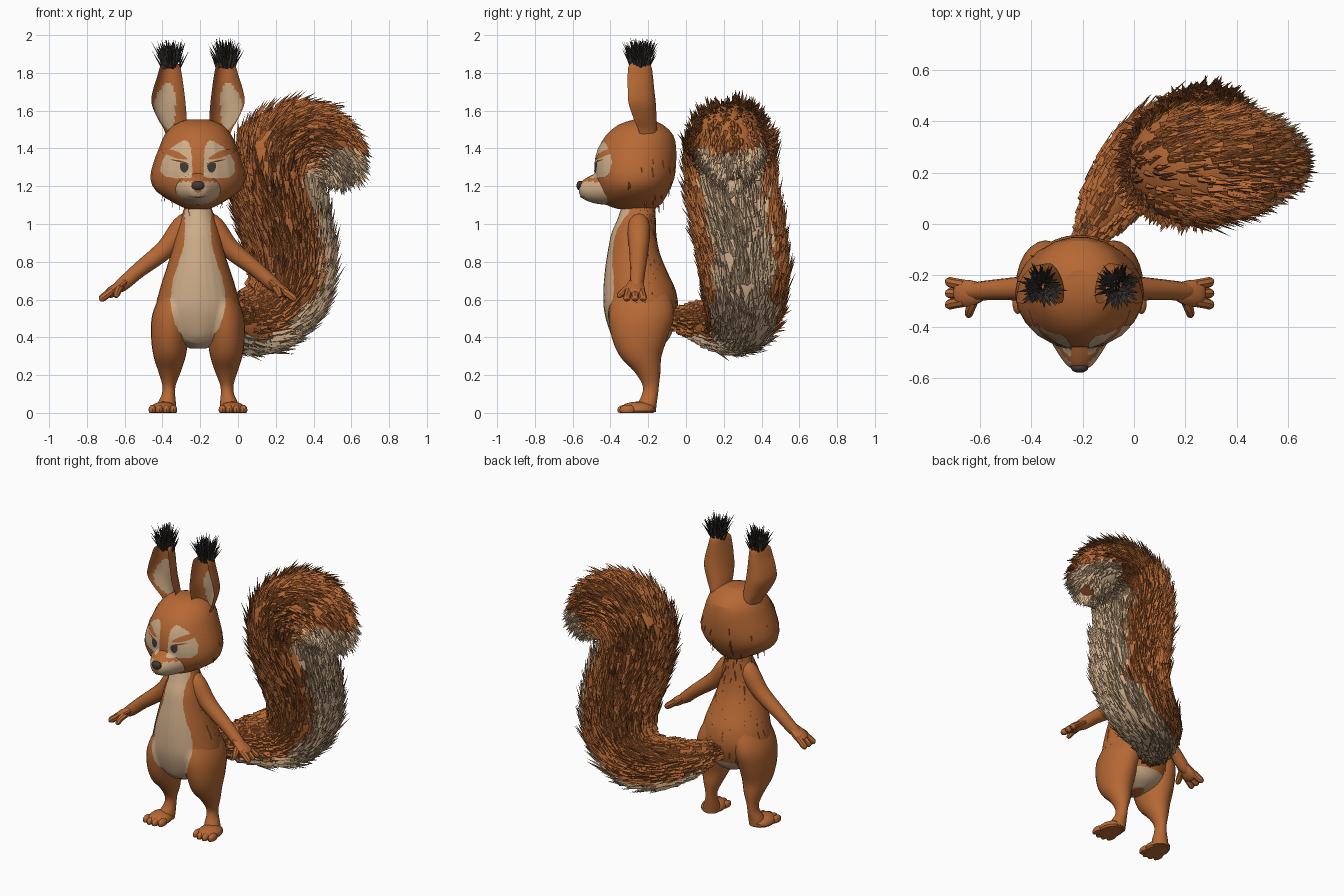
import bpy, bmesh, random
from math import sin, cos, pi, radians
from mathutils import Vector as V
from mathutils.bvhtree import BVHTree

random.seed(4)
rnd = random.uniform
if "Cube" in bpy.data.objects:
    bpy.data.objects.remove(bpy.data.objects["Cube"])
CX = -0.212          # middle of the body
Y = V((0, 1, 0))


def material(name, *rgb):
    m = bpy.data.materials.new(name)
    m.use_nodes = True
    m.diffuse_color = (*rgb, 1)
    m.node_tree.nodes["Principled BSDF"].inputs["Base Color"].default_value = (*rgb, 1)
    return m


ORANGE = material("orange_fur", 0.47, 0.14, 0.035)
CREAM = material("cream_fur", 0.62, 0.42, 0.25)
BROWN = material("dark_brown_fur", 0.16, 0.05, 0.018)
BLACK = material("black_fur", 0.036, 0.031, 0.027)
NOSE = material("nose_grey", 0.05, 0.04, 0.04)


def finish(name, bm, mats, angle=35):
    bmesh.ops.recalc_face_normals(bm, faces=bm.faces)
    me = bpy.data.meshes.new(name)
    bm.to_mesh(me)
    bm.free()
    ob = bpy.data.objects.new(name, me)
    bpy.context.collection.objects.link(ob)
    for m in mats:
        me.materials.append(m)
    if angle:
        bpy.ops.object.select_all(action='DESELECT')
        ob.select_set(True)
        bpy.context.view_layer.objects.active = ob
        bpy.ops.object.shade_smooth_by_angle(angle=radians(angle))
    return ob


def spline(pts, n, closed=False):
    """Smooth curve through tuples, n steps per span."""
    k, out = len(pts), []
    pick = (lambda i: pts[i % k]) if closed else (lambda i: pts[max(0, min(k - 1, i))])
    for i in range(k if closed else k - 1):
        for j in range(n):
            t = j / n
            out.append(tuple(b + t / 2 * (c - a + t * (2*a - 5*b + 4*c - d + t * (3*(b - c) + d - a)))
                             for a, b, c, d in zip(pick(i - 1), pick(i), pick(i + 1), pick(i + 2))))
    return out if closed else out + [pts[-1]]


def loft(name, rings, mats=(ORANGE,), rule=None, angle=35):
    bm = bmesh.new()
    rows = [[bm.verts.new(p) for p in r] for r in rings]
    n = len(rows[0])
    for a, b in zip(rows, rows[1:]):
        for j in range(n):
            f = bm.faces.new((a[j], a[(j + 1) % n], b[(j + 1) % n], b[j]))
            if rule:
                f.material_index = rule(f.calc_center_median(), (j + 0.5) / n * 2 * pi)
    bm.faces.new(rows[0])
    bm.faces.new(rows[-1])
    return finish(name, bm, mats, angle)


def ring(c, u, v, n):
    return [V(c) + u * cos(2*pi*j/n) + v * sin(2*pi*j/n) for j in range(n)]


def stack(name, stations, n=20, steps=4, **kw):
    """Loft of level ellipses: x, y, z, x radius, y radius."""
    return loft(name, [ring((x, y, z), V((rx, 0, 0)), V((0, ry, 0)), n)
                       for x, y, z, rx, ry in spline(stations, steps)], **kw)


def frames(path):
    for i, p in enumerate(path):
        t = (V(path[min(i + 1, len(path) - 1)][:3]) - V(path[max(i - 1, 0)][:3])).normalized()
        n = Y.cross(t).normalized()
        yield V(p[:3]), p[3], t, n, t.cross(n)


def tube(name, pts, n=12, steps=4, flat=1.0):
    return loft(name, [ring(c, u * r * flat, v * r, n) for c, r, t, u, v in frames(spline(pts, steps))])


def ball(name, c, size, mat=ORANGE):
    bm = bmesh.new()
    bmesh.ops.create_uvsphere(bm, u_segments=14, v_segments=9, radius=1)
    for v in bm.verts:
        v.co = V((v.co.x * size[0] + c[0], v.co.y * size[1] + c[1], max(0, v.co.z * size[2] + c[2])))
    return finish(name, bm, [mat])


def fur(name, blades, mats):
    """Each blade: root, direction, outward normal, length, width, material index."""
    bm = bmesh.new()
    for root, d, nor, length, w, mi in blades:
        side = d.cross(nor).normalized() * w
        base = [bm.verts.new(root + o) for o in (side, -side, nor * w)]
        tip = bm.verts.new(root + d.normalized() * length)
        for i in range(3):
            bm.faces.new((base[i], base[(i + 1) % 3], tip)).material_index = mi
    return finish(name, bm, mats, 0)


def surface(*obs):
    vs, fs = [], []
    for o in obs:
        k = len(vs)
        vs += [v.co.copy() for v in o.data.vertices]
        fs += [[k + i for i in p.vertices] for p in o.data.polygons]
    return BVHTree.FromPolygons(vs, fs)


def patch(name, tree, outline, mat, s=1, lift=0.005, ragged=0.0, rows=10):
    """Thin coloured plate laid over a surface, seen from the front."""
    pts = [(x + rnd(-ragged, ragged), z + rnd(-ragged, ragged)) for x, z in spline(outline, 6, True)]
    mx, mz = (sum(p[i] for p in pts) / len(pts) for i in (0, 1))
    bm, grid = bmesh.new(), []
    for k in range(1, rows + 1):
        row = []
        for x, z in pts:
            x, z = mx + (x - mx) * k / rows, mz + (z - mz) * k / rows
            start = V((CX + s * x, -2, z))
            hit = tree.ray_cast(start, Y)[0] or tree.find_nearest(start + Y * 1.6)[0]
            row.append(bm.verts.new(hit - Y * lift))
        grid.append(row)
    bm.faces.new(grid[0])
    n = len(pts)
    for a, b in zip(grid, grid[1:]):
        for j in range(n):
            bm.faces.new((a[j], a[(j + 1) % n], b[(j + 1) % n], b[j]))
    return finish(name, bm, [mat], 40)


def profile(rows):
    """z, half width, front y, back y -> level ellipses."""
    return [(CX, (f + b) / 2, z, rx, (b - f) / 2) for z, rx, f, b in rows]


# Torso (pale between the legs) and head
torso = stack("torso", profile([
    (.34, .04, -.3, -.17), (.38, .12, -.37, -.1), (.45, .19, -.405, -.065), (.55, .222, -.43, -.042),
    (.65, .203, -.432, -.055), (.75, .172, -.425, -.1), (.85, .14, -.41, -.14), (.95, .115, -.39, -.158),
    (1.02, .095, -.36, -.16), (1.1, .068, -.335, -.165), (1.16, .065, -.33, -.17)]), 28,
    mats=(ORANGE, CREAM), rule=lambda c, a: int(c.z < .43 and abs(c.x - CX) < .1))
head = stack("head", profile([
    (1.08, .06, -.36, -.17), (1.105, .115, -.43, -.13), (1.17, .218, -.465, -.09), (1.24, .252, -.48, -.06),
    (1.32, .237, -.482, -.05), (1.4, .207, -.465, -.05), (1.47, .178, -.425, -.065),
    (1.525, .13, -.36, -.12), (1.552, .06, -.28, -.18)]), 22, 2, angle=20)
muzzle = loft("muzzle", [ring((CX, y, z), V((rx, 0, 0)), V((0, 0, rz)), 32) for y, z, rx, rz in spline(
    [(-.38, 1.2, .14, .1), (-.45, 1.192, .115, .088), (-.51, 1.185, .08, .068),
     (-.55, 1.183, .05, .045), (-.567, 1.185, .022, .02)], 5)], (ORANGE, CREAM),
    lambda c, a: int(c.z < 1.195 or (abs(c.x - CX) > .036 and c.z < 1.225)))
ball("nose", (CX, -.56, 1.203), (.035, .02, .026), NOSE)

# Face markings
face = surface(head, muzzle)
patch("mouth", face, [(-.05, 1.147), (0, 1.138), (.05, 1.147), (0, 1.144)], BROWN, rows=3)
for s, side in ((1, "left_"), (-1, "right_")):
    patch(side + "eye_patch", face, [(.035, 1.25), (.032, 1.32), (.037, 1.4), (.06, 1.44), (.1, 1.43), (.16, 1.385),
                                     (.195, 1.31), (.18, 1.255), (.1, 1.242)], CREAM, s, .005, .003)
    patch(side + "brow", face, [(.055, 1.345), (.1, 1.378), (.15, 1.395), (.2, 1.39), (.15, 1.362), (.1, 1.345)],
          ORANGE, s, .008, rows=4)
    patch(side + "eyelid_line", face, [(.045, 1.318), (.09, 1.335), (.15, 1.342), (.09, 1.326)], BROWN, s, .009, rows=3)
    patch(side + "iris", face, [(.05, 1.312), (.075, 1.323), (.094, 1.32), (.092, 1.288), (.073, 1.272), (.055, 1.285)],
          NOSE, s, .008, rows=4)

    # Ears: crescent sections with a hollow front and a leaf of pale fur
    def ear_ring(x, y, z, rx, ry, n=40):
        return [V((CX + s * (x + rx * cos(a)), y + ry * ((2 if a < pi else 1.2) * abs(sin(a)) - 1), z))
                for a in (2 * pi * j / n for j in range(n))]

    def inner_ear(c, a):
        h = (c.z - 1.62) / .125
        return int(a > pi and abs(h) < 1 and abs(cos(a) - .26 + .22 * h) < .64 * (1 - h * h) ** .5)

    loft(side + "ear", [ear_ring(*st) for st in spline(
        [(.115, -.195, 1.44, .045, .04), (.122, -.203, 1.5, .058, .05), (.137, -.217, 1.56, .077, .061),
         (.156, -.232, 1.64, .09, .072), (.156, -.238, 1.71, .082, .07), (.15, -.242, 1.78, .066, .067),
         (.147, -.244, 1.84, .05, .058), (.147, -.244, 1.86, .02, .025)], 6)], (ORANGE, CREAM), inner_ear)
    blades = []
    for _ in range(170):
        a, k = rnd(0, 2 * pi), rnd(0, 1) ** .6
        out = V((cos(a), sin(a), 0))
        root = V((CX + s * .147, -.246, rnd(1.82, 1.88))) + out * .045 * k
        blades.append((root, V((0, 0, 1)) + out * k * rnd(.2, .8), out, rnd(.07, .12), .01, 0))
    fur(side + "ear_tuft", blades, [BLACK])

    # Arms and hands
    def arm_path(*pts):
        return [(CX + s * x, y, z, r) for x, y, z, r in pts]

    tube(side + "arm", arm_path((.02, -.25, 1.04, .04), (.08, -.25, .985, .06), (.17, -.25, .87, .052),
                                (.31, -.255, .758, .041), (.4, -.262, .68, .036), (.44, -.265, .655, .025)))
    tube(side + "palm", arm_path((.37, -.262, .705, .03), (.41, -.268, .675, .047), (.45, -.27, .645, .054),
                                 (.475, -.27, .63, .045), (.485, -.27, .623, .02)), 14, flat=.55)
    for i, (tip, base) in enumerate(((-.226, -.238), (-.27, -.27), (-.314, -.302))):
        tube(f"{side}finger_{i + 1}", arm_path((.45, base, .648, .021), (.485, (tip + base) / 2, .624, .021),
             (.51, tip, .605, .019), (.52, tip, .597, .008)), 8, 3)
    tube(side + "thumb", arm_path((.41, -.28, .67, .024), (.425, -.325, .645, .02), (.432, -.352, .622, .016),
                                  (.435, -.362, .612, .006)), 8, 3)

    # Legs, feet and toes
    stack(side + "leg", [(CX + s * x, y, z, rx, ry) for x, y, z, rx, ry in (
        (.06, -.235, .76, .06, .09), (.1, -.236, .63, .095, .15), (.134, -.236, .52, .108, .172),
        (.148, -.245, .4, .1, .148), (.15, -.24, .3, .085, .11), (.15, -.205, .22, .06, .07),
        (.153, -.187, .15, .036, .044), (.156, -.19, .1, .035, .042), (.165, -.205, .05, .048, .05),
        (.17, -.21, .005, .05, .05))], 24)
    ball(side + "foot", (CX + s * .183, -.255, .018), (.072, .095, .042))
    for i in range(4):
        ball(f"{side}toe_{i + 1}", (CX + s * (.13 + .037 * i), -.31 - .012 * (i in (1, 2)), .016),
             (.021, .042, .027))

# Belly patch over torso and thighs
body = surface(torso, *(bpy.data.objects[k + "leg"] for k in ("left_", "right_")))
half = [(.06, 1.08), (.068, 1), (.072, .9), (.1, .8), (.132, .7), (.145, .6), (.13, .5), (.085, .41)]
patch("belly", body, half + [(0, .37)] + [(-x, z) for x, z in half[::-1]], CREAM, 1, .005, .003, 16)

# Loose tufts on the back of the body and head
blades = []
for ob, count in ((torso, 150), (head, 40)):
    polys = [p for p in ob.data.polygons
             if p.normal.y > -.2 and .46 < p.center.z < 1.35 and len(p.vertices) == 4]
    for p in random.choices(polys, k=count):
        blades.append((p.center - p.normal * .003, V((rnd(-.3, .3), rnd(-.2, .2), -1)) + p.normal * .15,
                       p.normal.copy(), rnd(.035, .06), .005, 0))
fur("body_tufts", blades, [ORANGE])

# Bushy tail: core tube covered in blades
tail = [(-.2, -.09, .5, .045), (-.135, .02, .49, .095), (-.055, .14, .475, .14), (.06, .25, .48, .175),
        (.18, .3, .53, .205), (.27, .308, .67, .23), (.278, .3, .85, .238), (.245, .265, 1.03, .243),
        (.2, .237, 1.22, .24), (.222, .232, 1.37, .24), (.335, .237, 1.435, .218), (.465, .24, 1.41, .187),
        (.55, .245, 1.32, .13), (.585, .245, 1.25, .05)]
rows = list(frames(spline(tail, 8)))


def pale(c, a, i, blur):
    """Stripe along the outer side, spreading round the whole tip."""
    spread = max(0, i - (len(rows) - 23)) * .115
    edge = .5 if i < 38 else .7
    return int(i > 10 and cos(a) > edge - spread + blur)


def core_pale(c, a):
    return pale(c, a, min(range(len(rows)), key=lambda k: (rows[k][0] - c).length), 0)


loft("tail_core", [ring(c, u * r * .92, v * r * .92, 24) for c, r, t, u, v in rows], (ORANGE, CREAM), core_pale)
blades = []
weights = [r + .02 for c, r, *_ in rows]
for i in random.choices(range(len(rows)), weights, k=4700):
    c, r, t, u, v = rows[i]
    a = rnd(0, 2 * pi)
    out = u * cos(a) + v * sin(a)
    root = c + out * r * rnd(.86, .97) + t * rnd(-.012, .012)
    lift = .12 if i < 20 else rnd(.18, .42)
    d = t + out * lift + (u * rnd(-1, 1) + v * rnd(-1, 1)) * .15
    mi = 1 if pale(c, a, i, rnd(-.12, .12)) else 2 * int(rnd(0, 1) < .05)
    length = rnd(.08, .14) if i < len(rows) - 20 else rnd(.06, .09)
    blades.append((root, d, out, length, .013, mi))
fur("tail_fur", blades, [ORANGE, CREAM, BROWN])
